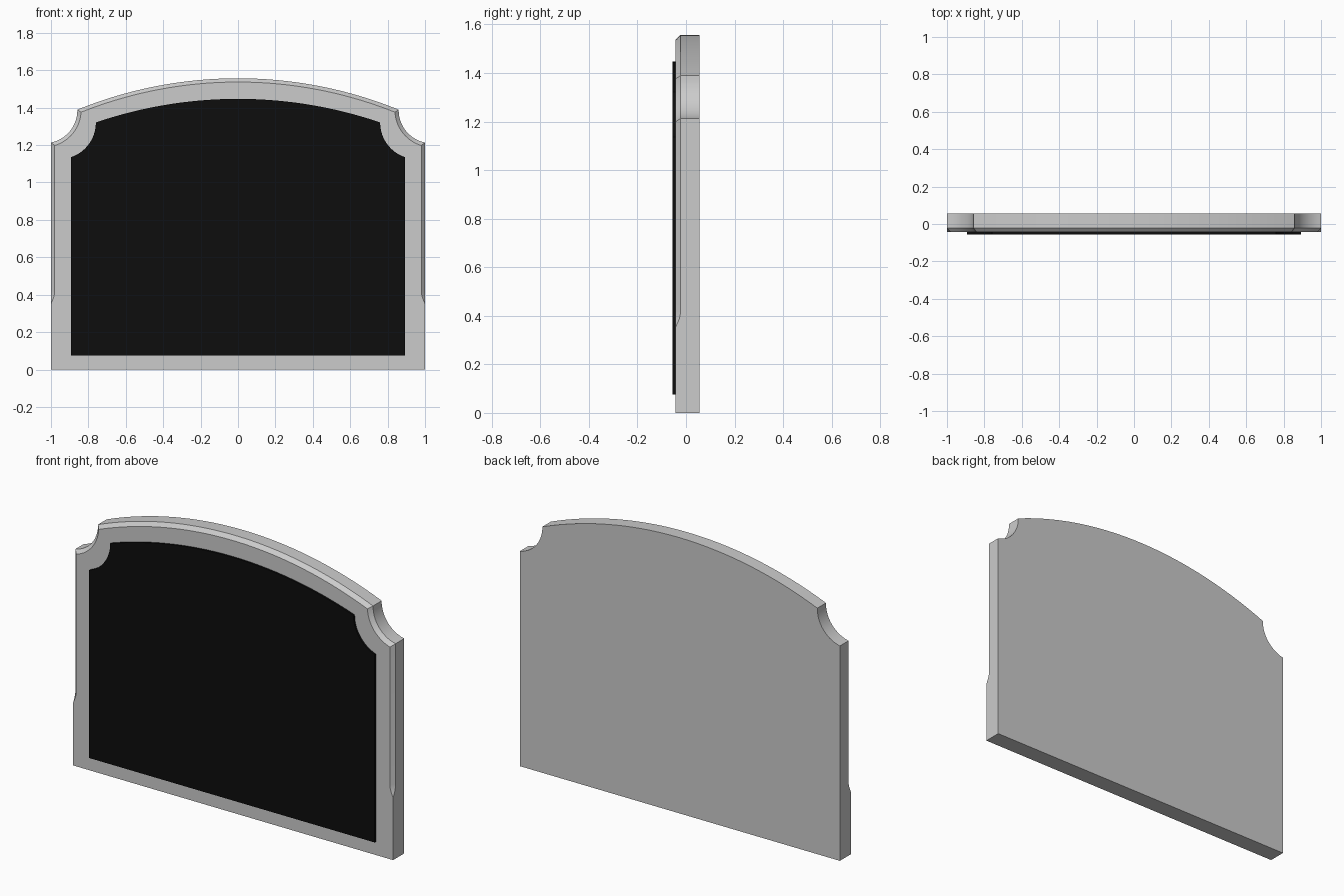
import bpy, bmesh, math

if "Cube" in bpy.data.objects:
    bpy.data.objects.remove(bpy.data.objects["Cube"])

# Heights on the straight sides where the chamfer fades in (z, share of full chamfer)
RUNOUT = [(0.35, 0.0), (0.36, 0.2), (0.37, 0.42), (0.385, 0.7), (0.40, 0.9), (0.42, 1.0)]


def material(name, rgb):
    m = bpy.data.materials.new(name)
    m.diffuse_color = (*rgb, 1)
    m.use_nodes = True
    m.node_tree.nodes["Principled BSDF"].inputs["Base Color"].default_value = m.diffuse_color
    return m


def outline(xs, zb, cx, cz, r, zt, R, stops=(), n=14, m=28):
    """Arched board with scooped shoulders, as (x, z) points, anticlockwise from the front."""
    # corner where the shoulder scoop meets the top arch (two-circle intersection)
    oz = zt - R
    dx, dz = cx, cz - oz
    d = math.hypot(dx, dz)
    a = (R * R - r * r + d * d) / (2 * d)
    h = math.sqrt(R * R - a * a)
    kx, kz = a * dx / d - h * dz / d, oz + a * dz / d + h * dx / d
    # right side, scoop, then half the arch
    half = [(xs, zb)] + [(xs, z) for z in stops]
    t0 = math.atan2(-math.sqrt(r * r - (xs - cx) ** 2), xs - cx) % math.tau
    t1 = math.atan2(kz - cz, kx - cx) % math.tau
    for i in range(n + 1):
        t = t0 + (t1 - t0) * i / n
        half.append((cx + r * math.cos(t), cz + r * math.sin(t)))
    top = math.asin(kx / R)
    for i in range(1, m):
        t = top * (1 - i / m)
        half.append((R * math.sin(t), oz + R * math.cos(t)))
    return half + [(0, zt)] + [(-x, z) for x, z in reversed(half)]


def loft(name, rings, mat):
    """Skin rings of (x, y, z) points from back to front and cap both ends."""
    bm = bmesh.new()
    vs = [[bm.verts.new(p) for p in ring] for ring in rings]
    n = len(vs[0])
    for a, b in zip(vs, vs[1:]):
        for i in range(n):
            j = (i + 1) % n
            bm.faces.new((a[i], a[j], b[j], b[i]))
    bm.faces.new(vs[0])
    bm.faces.new(vs[-1])
    bmesh.ops.remove_doubles(bm, verts=bm.verts, dist=1e-5)
    bmesh.ops.recalc_face_normals(bm, faces=bm.faces)
    me = bpy.data.meshes.new(name)
    bm.to_mesh(me)
    bm.free()
    me.materials.append(mat)
    ob = bpy.data.objects.new(name, me)
    bpy.context.collection.objects.link(ob)
    bpy.ops.object.select_all(action='DESELECT')
    ob.select_set(True)
    bpy.context.view_layer.objects.active = ob
    bpy.ops.object.shade_smooth_by_angle(angle=math.radians(20))
    return ob


grey = material("light_grey_stone", (0.6, 0.6, 0.6))
black = material("black_panel", (0.004, 0.004, 0.004))

# Stone slab with a chamfered front edge that runs out low on the sides
BACK, FRONT, IN, DEEP = 0.055, -0.044, 0.02, 0.022
stops = [z for z, _ in RUNOUT]
outer = outline(1.0, 0, 1.035, 1.386, 0.176, 1.557, 2.283, stops)
inner = outline(1.0 - IN, 0, 1.035, 1.386, 0.176 + IN, 1.557 - IN, 2.283 - IN, stops)
low = [0.0] + [c for _, c in RUNOUT]
share = low + [1.0] * (len(outer) - 2 * len(low)) + low[::-1]
loft("stone_slab", [
    [(x, BACK, z) for x, z in outer],
    [(x, FRONT + DEEP * c, z) for (x, z), c in zip(outer, share)],
    [(x + (u - x) * c, FRONT, z + (w - z) * c)
     for (x, z), (u, w), c in zip(outer, inner, share)],
], grey)

# Black panel standing slightly proud of the slab
panel = outline(0.892, 0.075, 0.955, 1.32, 0.195, 1.447, 2.355)
loft("front_panel", [[(x, y, z) for x, z in panel] for y in (FRONT, -0.055)], black)
